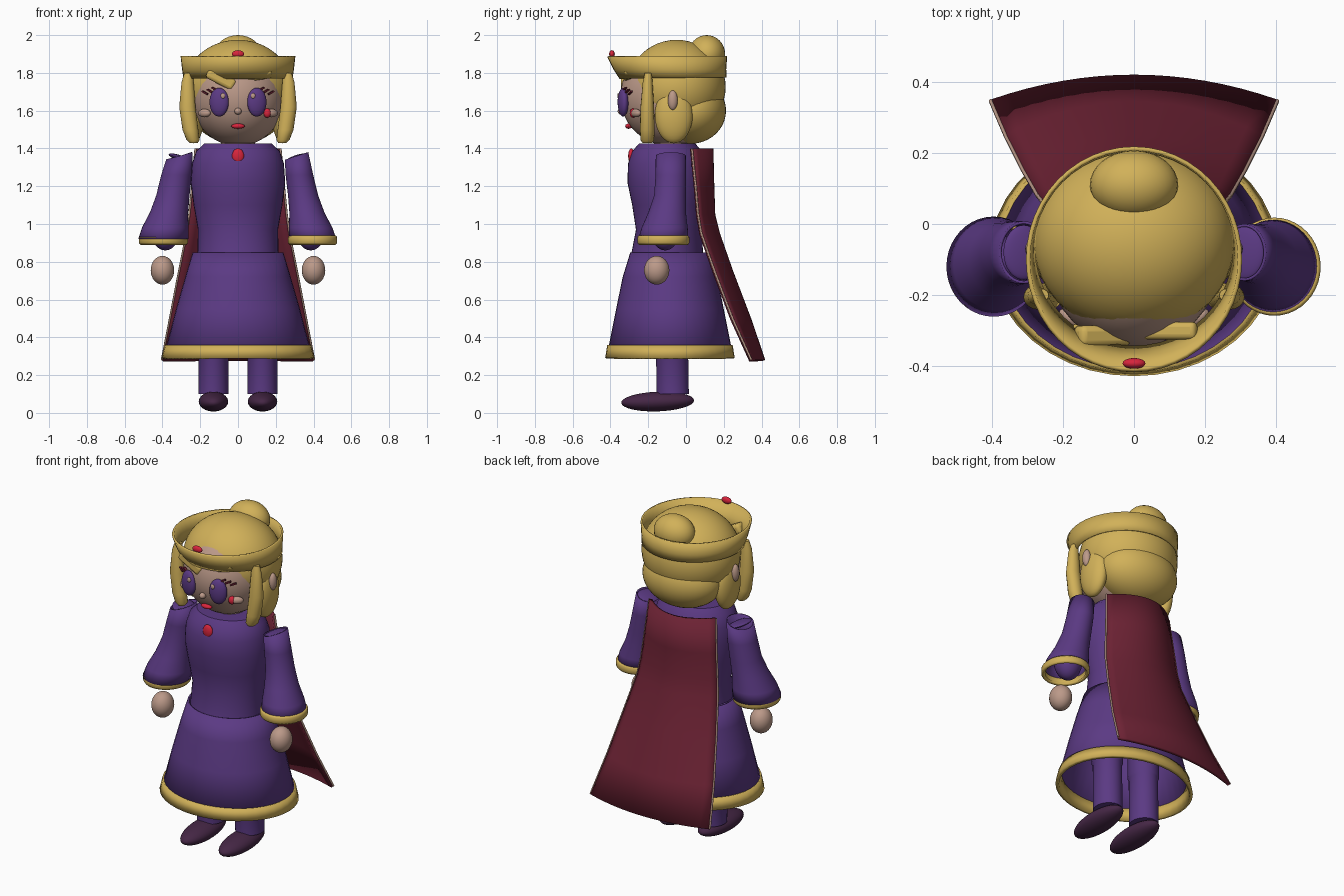
import bpy, bmesh, math
from mathutils import Matrix, Euler, Vector

if "Cube" in bpy.data.objects:
    bpy.data.objects.remove(bpy.data.objects["Cube"], do_unlink=True)


def material(name, rgb):
    m = bpy.data.materials.new(name)
    m.use_nodes = True
    m.diffuse_color = (*rgb, 1)
    m.node_tree.nodes["Principled BSDF"].inputs["Base Color"].default_value = (*rgb, 1)
    return m


GOLD = material("gold", (.64, .44, .1))
PURPLE = material("purple", (.105, .042, .23))
WINE = material("wine red", (.15, .016, .034))
SKIN = material("skin", (.5, .32, .25))
RUBY = material("ruby", (.68, .018, .045))
PLUM = material("dark plum", (.06, .02, .06))


def finish(bm, name, mat, solid=0, bevel=0):
    bmesh.ops.recalc_face_normals(bm, faces=bm.faces)
    me = bpy.data.meshes.new(name)
    bm.to_mesh(me)
    bm.free()
    me.materials.append(mat)
    ob = bpy.data.objects.new(name, me)
    bpy.context.collection.objects.link(ob)
    if solid:
        mod = ob.modifiers.new("thickness", 'SOLIDIFY')
        mod.thickness, mod.offset = solid, -1
    if bevel:
        mod = ob.modifiers.new("soft edges", 'BEVEL')
        mod.width, mod.segments = bevel, 3
    bpy.ops.object.select_all(action='DESELECT')
    ob.select_set(True)
    bpy.context.view_layer.objects.active = ob
    bpy.ops.object.shade_smooth_by_angle(angle=math.radians(40))
    return ob


def placed(loc, size, rot):
    turn = Euler([math.radians(a) for a in rot]).to_matrix().to_4x4()
    return Matrix.Translation(loc) @ turn @ Matrix.Diagonal((*size, 1))


def ball(name, mat, loc, radii, rot=(0, 0, 0), seg=32):
    bm = bmesh.new()
    bmesh.ops.create_uvsphere(bm, u_segments=seg, v_segments=seg // 2, radius=1,
                              matrix=placed(loc, radii, rot))
    return finish(bm, name, mat)


def block(name, mat, loc, size, rot=(0, 0, 0), bevel=.01):
    bm = bmesh.new()
    bmesh.ops.create_cube(bm, size=1, matrix=placed(loc, size, rot))
    return finish(bm, name, mat, bevel=bevel)


def loft(name, mat, rings, caps=True, solid=0, seg=40, tilt=0):
    """Skin horizontal ellipses (x, y, z, rx, ry); tilt slants the first one."""
    bm = bmesh.new()
    loops = []
    for i, (x, y, z, rx, ry) in enumerate(rings):
        lean = tilt if i == 0 else 0
        angles = [2 * math.pi * k / seg for k in range(seg)]
        loops.append([bm.verts.new((x + rx * math.cos(a), y + ry * math.sin(a),
                                    z + lean * math.cos(a))) for a in angles])
    for a, b in zip(loops, loops[1:]):
        for k in range(seg):
            bm.faces.new((a[k], a[(k + 1) % seg], b[(k + 1) % seg], b[k]))
    if caps:
        bm.faces.new(loops[0])
        bm.faces.new(loops[-1])
    return finish(bm, name, mat, solid=solid)


# Body and gown
loft("bodice", PURPLE, [(0, -.1, .84, .215, .19), (0, -.09, .97, .212, .175),
                        (0, -.095, 1.1, .235, .19), (0, -.1, 1.22, .25, .21),
                        (0, -.1, 1.32, .243, .207), (0, -.1, 1.385, .222, .185),
                        (0, -.1, 1.425, .18, .15)])
loft("neck", SKIN, [(0, -.08, 1.38, .09, .09), (0, -.08, 1.5, .09, .09)])
loft("skirt", PURPLE, [(0, -.085, .85, .24, .21), (0, -.085, .72, .279, .25),
                       (0, -.085, .55, .328, .285), (0, -.085, .3, .393, .335)],
     caps=False, solid=.01)
loft("skirt_trim", GOLD, [(0, -.085, .36, .387, .332), (0, -.085, .29, .405, .343)],
     caps=False, solid=.02)
ball("brooch", RUBY, (0, -.29, 1.36), (.032, .016, .04))

# Limbs
for s, side in ((1, "left"), (-1, "right")):
    loft(side + "_sleeve", PURPLE,
         [(s * .31, -.08, 1.36, .062, .08), (s * .325, -.08, 1.26, .073, .081),
          (s * .345, -.085, 1.15, .08, .084), (s * .365, -.1, 1.06, .093, .1),
          (s * .385, -.113, .98, .115, .122), (s * .395, -.12, .92, .125, .133)],
         caps=False, solid=.008, tilt=.02)
    ball(side + "_shoulder", PURPLE, (s * .31, -.08, 1.35), (.06, .077, .015), (0, -s * 18, 0))
    loft(side + "_cuff", GOLD,
         [(s * .395, -.12, .94, .122, .13), (s * .395, -.12, .93, .13, .138),
          (s * .395, -.12, .9, .13, .138), (s * .395, -.12, .89, .122, .13)],
         caps=False, solid=.018)
    ball(side + "_forearm", PURPLE, (s * .385, -.11, .98), (.082, .08, .12))
    ball(side + "_hand", SKIN, (s * .4, -.155, .755), (.062, .067, .076))
    loft(side + "_leg", PURPLE, [(s * .13, -.075, .8, .085, .09), (s * .13, -.075, .4, .085, .09),
                                 (s * .13, -.075, .39, .078, .085), (s * .13, -.07, .1, .08, .085)])
    ball(side + "_shoe", PLUM, (s * .13, -.15, .06), (.078, .193, .052), (2, 0, 0))

# Cape: curved sheet swept out at the hem, rows of (z, half width, edge y, middle y)
rows = [(1.4, .225, .035, .145), (1.2, .243, .055, .15), (1.05, .258, .068, .155),
        (.95, .272, .085, .18), (.75, .312, .155, .25), (.5, .36, .25, .345),
        (.28, .403, .35, .42)]
bm = bmesh.new()
cols = [k / 8 for k in range(-8, 9)]
grid = [[bm.verts.new((w * t, mid + (edge - mid) * t * t, z)) for t in cols]
        for z, w, edge, mid in rows]
for a, b in zip(grid, grid[1:]):
    for k in range(len(cols) - 1):
        bm.faces.new((a[k], a[k + 1], b[k + 1], b[k]))
finish(bm, "cape", WINE, solid=.018)
for s, side in ((1, "left"), (-1, "right")):
    cu = bpy.data.curves.new(side + "_cape_piping", 'CURVE')
    cu.dimensions, cu.bevel_depth, cu.bevel_resolution = '3D', .006, 1
    sp = cu.splines.new('POLY')
    sp.points.add(len(rows) - 1)
    for p, (z, w, edge, mid) in zip(sp.points, rows):
        p.co = (s * w, edge - .004, z, 1)
    cu.materials.append(SKIN)
    bpy.context.collection.objects.link(bpy.data.objects.new(side + "_cape_piping", cu))

# Head and hair
ball("head", SKIN, (0, -.08, 1.675), (.25, .268, .262), seg=48)
ball("hair_cap", GOLD, (0, -.05, 1.725), (.283, .26, .25), seg=48)
ball("hair_back", GOLD, (0, .025, 1.6), (.245, .187, .175), seg=40)
ball("hair_bun", GOLD, (0, .11, 1.9), (.124, .097, .1))
for s, side in ((1, "left"), (-1, "right")):
    ball(side + "_side_hair", GOLD, (s * .235, -.065, 1.575), (.055, .1, .148))
    ball(side + "_ear", SKIN, (s * .284, -.07, 1.655), (.022, .026, .052))
    loft(side + "_front_lock", GOLD,
         [(s * .262, -.2, 1.8, .022, .018), (s * .267, -.203, 1.75, .032, .026),
          (s * .268, -.205, 1.62, .043, .036), (s * .252, -.205, 1.5, .042, .039),
          (s * .238, -.205, 1.445, .035, .036), (s * .235, -.205, 1.43, .022, .026)], seg=16)
block("right_fringe", GOLD, (-.09, -.315, 1.768), (.16, .06, .062), (0, 28, 0), .018)
block("left_fringe", GOLD, (.1, -.3, 1.79), (.16, .05, .04), (0, -16, 0), .015)

# Crown
loft("crown", GOLD, [(0, -.07, 1.775, .278, .272), (0, -.085, 1.82, .284, .286),
                     (0, -.1, 1.89, .292, .306)], caps=False, solid=.012, seg=48)
ball("crown_jewel", RUBY, (0, -.392, 1.9), (.032, .015, .02))

# Face
for s, side in ((1, "left"), (-1, "right")):
    ball(side + "_eye", PURPLE, (s * .1, -.333, 1.645), (.052, .027, .076), (0, 0, s * 14))
    ball(side + "_eye_glint", SKIN, (s * .08, -.358, 1.678), (.012, .006, .015), seg=12)
    for k in range(3):
        block(f"{side}_lash_{k}", WINE, (s * (.125 + .025 * k), -.325 + .015 * k, 1.715 - .01 * k),
              (.036, .014, .009), (0, -s * 25, s * 25), .002)
    block(side + "_brow", GOLD, (s * .13, -.305, 1.772), (.09, .02, .012), (0, -s * 8, s * 20), .004)
    ball(side + "_cheek", SKIN, (s * .178, -.265, 1.587), (.038, .02, .022), (0, 0, s * 35), seg=16)
ball("blush", RUBY, (.155, -.28, 1.587), (.02, .018, .025), seg=16)
ball("nose", SKIN, (0, -.342, 1.597), (.019, .02, .018), seg=16)
ball("mouth", RUBY, (0, -.304, 1.518), (.036, .018, .014), seg=20)
